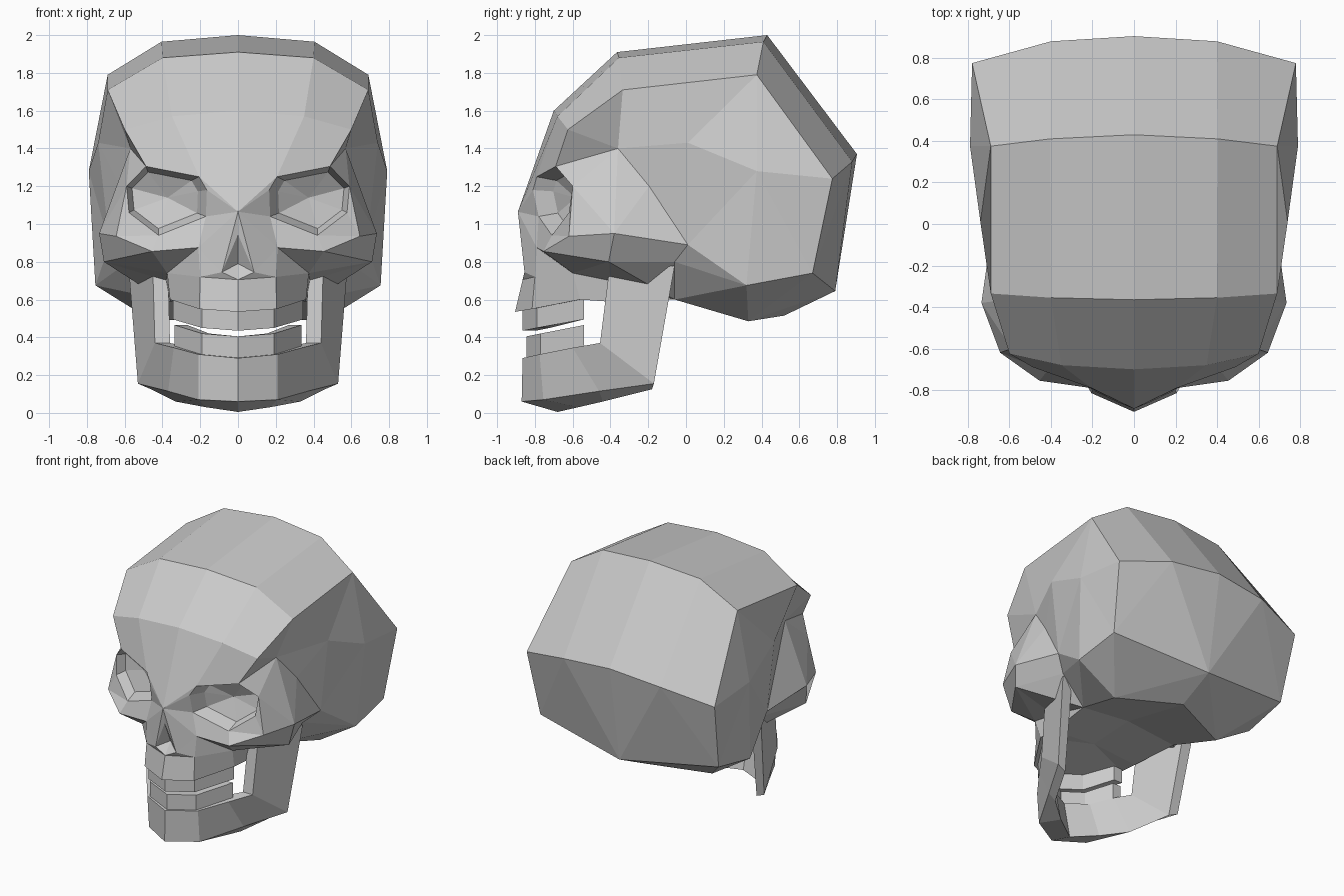
import bpy
import bmesh
from mathutils import Vector

default_cube = bpy.data.objects.get("Cube")
if default_cube:
    bpy.data.objects.remove(default_cube, do_unlink=True)

bone = bpy.data.materials.new("bone_grey")
bone.use_nodes = True
bone.diffuse_color = (.6, .6, .6, 1)
bone.node_tree.nodes["Principled BSDF"].inputs["Base Color"].default_value = (.6, .6, .6, 1)


class HalfMesh:
    """Collects faces of the +x half, then mirrors and welds them into an object."""

    def __init__(self, name):
        self.name = name
        self.bm = bmesh.new()

    def face(self, *points):
        self.bm.faces.new([self.bm.verts.new(p) for p in points])

    def fan(self, hub, rim):
        for a, b in zip(rim, rim[1:]):
            self.face(hub, a, b)

    def bridge(self, low, high):
        # Quads between equal rows, shortest-diagonal triangles otherwise
        if len(low) == len(high):
            for a, b, c, d in zip(low, low[1:], high[1:], high):
                self.face(a, b, c, d)
            return
        i = j = 0
        while i + 1 < len(low) or j + 1 < len(high):
            step_low = j + 1 == len(high) or (
                i + 1 < len(low) and
                (Vector(low[i + 1]) - Vector(high[j])).length
                < (Vector(low[i]) - Vector(high[j + 1])).length)
            if step_low:
                self.face(low[i], low[i + 1], high[j])
                i += 1
            else:
                self.face(low[i], high[j + 1], high[j])
                j += 1

    def loft(self, rows):
        for a, b in zip(rows, rows[1:]):
            self.bridge(a, b)

    def sweep(self, sections):
        # Closed cross-sections joined in turn, capped at the far end
        self.loft([s + s[:1] for s in sections])
        self.face(*sections[-1])

    def finish(self):
        bm = self.bm
        twin = bmesh.ops.duplicate(bm, geom=bm.verts[:] + bm.edges[:] + bm.faces[:])
        for item in twin["geom"]:
            if isinstance(item, bmesh.types.BMVert):
                item.co.x *= -1
        bmesh.ops.remove_doubles(bm, verts=bm.verts[:], dist=.0005)
        bmesh.ops.recalc_face_normals(bm, faces=bm.faces[:])
        mesh = bpy.data.meshes.new(self.name)
        bm.to_mesh(mesh)
        bm.free()
        mesh.materials.append(bone)
        obj = bpy.data.objects.new(self.name, mesh)
        bpy.context.collection.objects.link(obj)


# Landmarks shared by neighbouring patches
temple_front = (.6, -.625, 1.5)
vault_front = (.69, -.335, 1.71)
vault_back = (.69, .375, 1.79)
back_corner = (.78, .775, 1.24)
low_corner = (.74, .67, .74)
low_centre = (0, .79, .645)
side_peak = (.79, .375, 1.28)
side_low = (.755, .32, .675)
base_side = (.45, .33, .485)
base_centre = (0, .52, .515)
fossa_front = (.57, -.36, 1.4)
fossa_back = (.74, .01, 1.43)
fossa_deep = (.625, -.195, 1.2)
arch_back = (.68, .01, .89)
arch_under = (.58, -.06, .8)
cheek_side = (.735, -.38, .95)
cheek_under = (.71, -.41, .8)
cheek_outer = (.645, -.62, .935)
cheek_front = (.455, -.755, .855)
nose_side = (.21, -.79, .875)
nose_bridge = (0, -.89, 1.065)
nose_tip = (0, -.87, .945)
nose_corner = (.085, -.855, .745)
nose_floor = (0, -.8, .79)

# Vault of the skull, from the forehead over the crown to the nape
skull = HalfMesh("cranium")
forehead = [(0, -.7, 1.6), (.35, -.68, 1.57), temple_front]
back_ring = [(0, .905, 1.37), (.4, .88, 1.33), back_corner]
skull.loft([
    forehead,
    [(0, -.365, 1.91), (.4, -.355, 1.88), vault_front],
    [(0, .43, 2), (.405, .41, 1.965), vault_back],
    back_ring,
    [low_centre, low_corner],
])

# Eye socket: rim, sloping wall and sunken floor
rim = [(.165, -.81, 1.18), (.206, -.79, 1.25), (.487, -.69, 1.305), (.59, -.6, 1.2),
       (.577, -.62, 1.06), (.42, -.71, .94), (.17, -.78, 1.04)]
nasal_top, brow_in, brow_out, orbit_out, orbit_low_out, orbit_low, nasal_low = rim
middle = sum((Vector(p) for p in rim), Vector()) / len(rim)
floor = [tuple(middle.lerp(Vector(p), .82) + Vector((.01, .09, 0))) for p in rim]
skull.bridge(rim + rim[:1], floor + floor[:1])
skull.fan(tuple(middle + Vector((0, .13, 0))), floor + floor[:1])

# Brow and forehead
skull.bridge([nose_bridge, brow_in, brow_out], forehead)
skull.fan(nasal_top, [brow_in, nose_bridge, nasal_low])

# Temple and its hollow
skull.fan(fossa_front, [vault_front, temple_front, brow_out, orbit_out])
skull.face(vault_front, fossa_front, fossa_back, vault_back)
skull.face(fossa_front, fossa_deep, fossa_back)

# Side wall
skull.fan(side_peak, [vault_back, back_corner, low_corner, side_low,
                      arch_back, fossa_back, vault_back])
skull.face(fossa_back, fossa_deep, arch_back)

# Cheekbone and arch
skull.fan(cheek_side, [arch_back, fossa_deep, fossa_front, orbit_out, cheek_outer])
skull.fan(cheek_outer, [orbit_out, orbit_low_out, orbit_low, cheek_front])
skull.face(cheek_outer, cheek_front, cheek_under, cheek_side)
skull.face(cheek_side, cheek_under, arch_under, arch_back)
skull.face(arch_back, arch_under, side_low)
skull.face(orbit_low, nasal_low, nose_side, cheek_front)

# Nose bones and opening
skull.face(nasal_low, nose_bridge, nose_side)
skull.face(nose_bridge, nose_side, nose_corner)
skull.face(nose_bridge, nose_corner, nose_tip)
skull.face(nose_tip, nose_corner, nose_floor)

# Upper jaw
gum_top = [(0, -.865, .705), (.2, -.8, .72), (.375, -.6, .74)]
gum_back = (.38, -.4, .7)
gum_low = [(0, -.905, .535), (.205, -.815, .55), (.36, -.56, .6), (.36, -.42, .59)]
palate = (0, -.42, .62)
skull.bridge([nose_floor, nose_corner, nose_side, cheek_front], gum_top)
skull.fan(gum_top[-1], [cheek_front, cheek_under, gum_back])
skull.bridge(gum_top + [gum_back], gum_low)
skull.fan(palate, gum_low)

# Underside
base_front = (.4, -.06, .6)
base_mid = (0, -.06, .64)
skull.face(palate, gum_low[-1], base_front, base_mid)
skull.fan(base_front, [gum_low[-1], gum_back, cheek_under, arch_under, side_low, base_side])
skull.face(base_mid, base_front, base_side, base_centre)
skull.face(base_side, side_low, low_corner)
skull.fan(base_side, [low_corner, low_centre, base_centre])
skull.finish()

# Lower jaw: one section swept from the chin round the elbow and up the ramus
jaw = HalfMesh("lower_jaw")
jaw.sweep([
    [(0, -.865, .29), (0, -.87, .06), (0, -.68, .005), (0, -.74, .3)],
    [(.21, -.775, .31), (.21, -.755, .07), (.17, -.57, .03), (.17, -.67, .32)],
    [(.34, -.6, .345), (.37, -.46, .115), (.33, -.44, .06), (.27, -.54, .35)],
    [(.44, -.455, .37), (.53, -.17, .155), (.46, -.18, .125), (.36, -.455, .37)],
    [(.45, -.41, .73), (.58, -.06, .78), (.5, -.06, .78), (.37, -.41, .73)],
])
jaw.finish()


# Rows of teeth: thin curved bands
def teeth(name, path, heights):
    band = HalfMesh(name)
    sections = []
    for (x, y), (low, high) in zip(path, heights):
        inner_x, inner_y = x * .8, y + .07 * (x < .3)
        sections.append([(x, y, high), (x, y, low),
                         (inner_x, inner_y, low), (inner_x, inner_y, high)])
    band.sweep(sections)
    band.finish()


teeth("upper_teeth", [(0, -.865), (.19, -.79), (.345, -.54)],
      [(.435, .56), (.45, .57), (.495, .61)])
teeth("lower_teeth", [(0, -.845), (.19, -.77), (.335, -.54)],
      [(.25, .405), (.27, .42), (.32, .465)])
